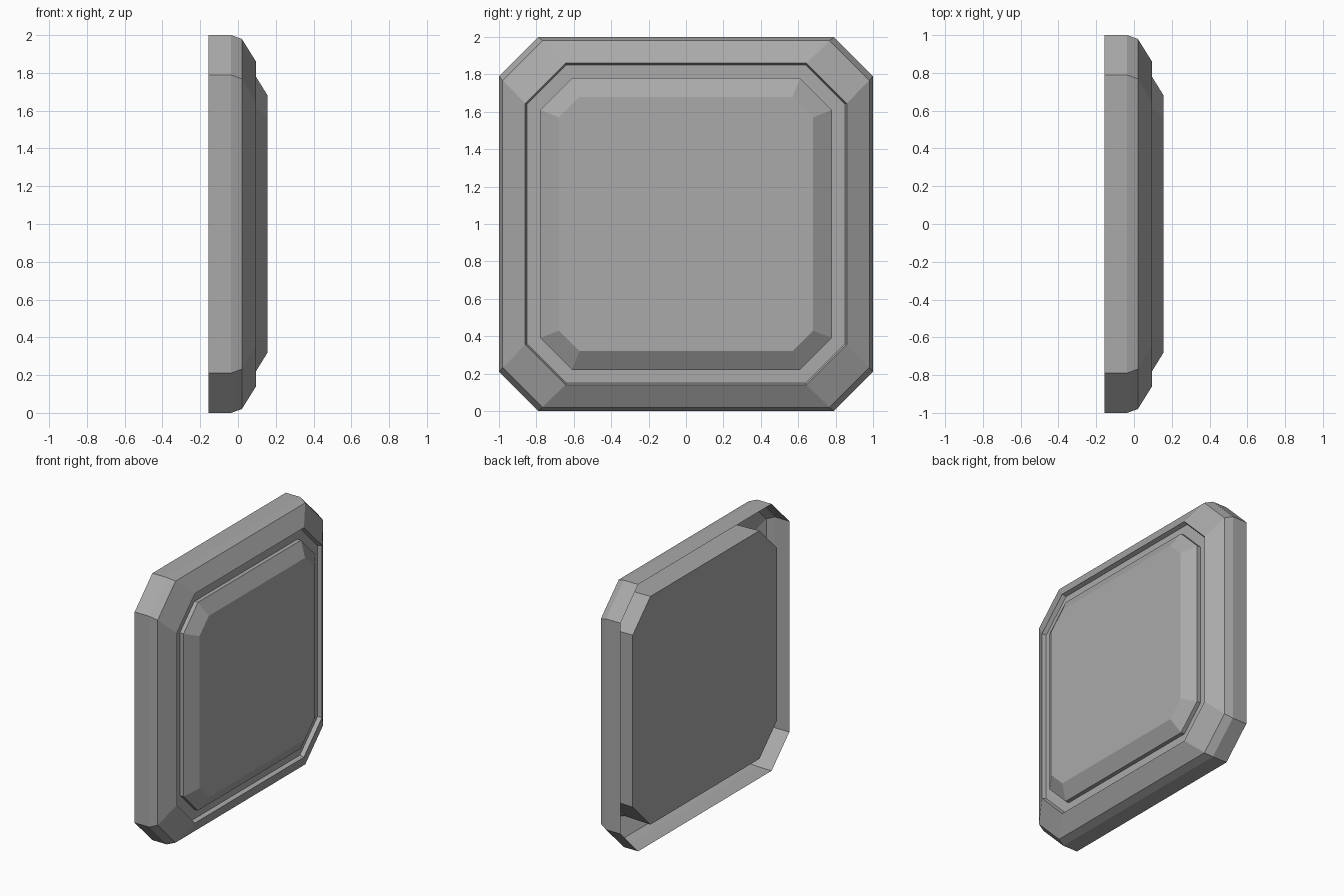
import bpy
import bmesh

cube = bpy.data.objects.get("Cube")
if cube:
    bpy.data.objects.remove(cube, do_unlink=True)

grey = bpy.data.materials.new("mid_grey")
grey.use_nodes = True
colour = (0.4, 0.4, 0.4, 1.0)
grey.diffuse_color = colour
grey.node_tree.nodes["Principled BSDF"].inputs["Base Color"].default_value = colour


def octagon(bm, x, half, flat):
    """Cut-corner square ring facing +x; flat is half a straight side."""
    quarter = [(half, -flat), (half, flat)]
    pts = []
    for _ in range(4):
        pts += quarter
        quarter = [(-z, y) for y, z in quarter]
    return [bm.verts.new((x, y, z + 1.0)) for y, z in pts]


def loft(name, profile, cap_front=False, cap_back=False):
    """Join octagon rings listed from back to front."""
    bm = bmesh.new()
    rings = [octagon(bm, *p) for p in profile]
    for a, b in zip(rings, rings[1:]):
        for i in range(8):
            j = (i + 1) % 8
            bm.faces.new((a[i], a[j], b[j], b[i]))
    if cap_front:
        bm.faces.new(rings[-1])
    if cap_back:
        bm.faces.new(rings[0][::-1])
    mesh = bpy.data.meshes.new(name)
    bm.to_mesh(mesh)
    bm.free()
    mesh.materials.append(grey)
    obj = bpy.data.objects.new(name, mesh)
    bpy.context.collection.objects.link(obj)
    return obj


# Outer frame: open at the back, bevelled front, small step down into the recess
loft("outer_frame", [
    (-0.157, 1.0, 0.79),
    (-0.037, 1.0, 0.79),
    (0.02, 0.98, 0.768),
    (0.095, 0.86, 0.645),
    (0.065, 0.85, 0.64),
    (0.065, 0.78, 0.61),
])

# Raised front panel with a bevelled edge
loft("front_panel", [
    (0.065, 0.78, 0.61),
    (0.095, 0.78, 0.61),
    (0.157, 0.68, 0.57),
], cap_front=True)

# Back block, flush with the frame's back edge and leaving a gutter around it
loft("back_block", [
    (-0.157, 0.855, 0.645),
    (0.065, 0.85, 0.64),
], cap_back=True)
